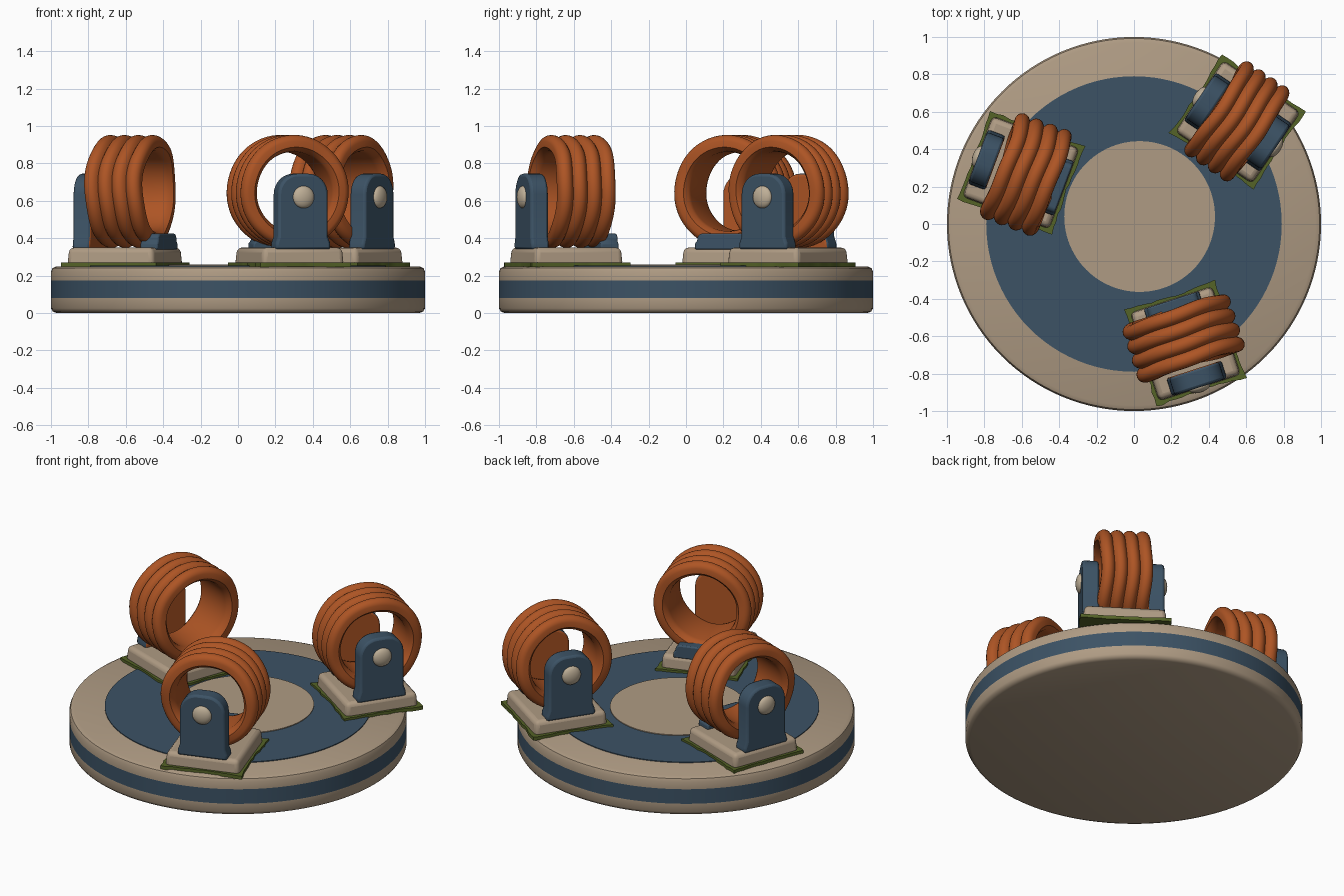
import bpy, bmesh, math, random
from mathutils import Matrix, Vector

if "Cube" in bpy.data.objects:
    bpy.data.objects.remove(bpy.data.objects["Cube"])

random.seed(4)
PI = math.pi


def material(name, rgb):
    m = bpy.data.materials.new(name)
    m.diffuse_color = (*rgb, 1)
    m.use_nodes = True
    m.node_tree.nodes["Principled BSDF"].inputs["Base Color"].default_value = m.diffuse_color
    return m


TAN = material("sand", (0.43, 0.33, 0.23))
PALE = material("pale stone", (0.52, 0.43, 0.31))
BLUE = material("slate blue", (0.045, 0.085, 0.13))
ORANGE = material("burnt orange", (0.42, 0.09, 0.018))
MOSS = material("moss green", (0.09, 0.125, 0.02))


def finish(bm, name, mats, matrix=Matrix(), bevel=0, segments=3, angle=40):
    bmesh.ops.recalc_face_normals(bm, faces=bm.faces)
    me = bpy.data.meshes.new(name)
    bm.to_mesh(me)
    bm.free()
    for m in mats:
        me.materials.append(m)
    ob = bpy.data.objects.new(name, me)
    bpy.context.collection.objects.link(ob)
    ob.matrix_world = matrix
    if bevel:
        mod = ob.modifiers.new("bevel", 'BEVEL')
        mod.width, mod.segments = bevel, segments
        mod.limit_method = 'ANGLE'
        mod.angle_limit = math.radians(35)
    bpy.ops.object.select_all(action='DESELECT')
    ob.select_set(True)
    bpy.context.view_layer.objects.active = ob
    bpy.ops.object.shade_smooth_by_angle(angle=math.radians(angle))
    return ob


def lathe(profile, n, axis, closed=False):
    """Spin (radius, height) points round the z or x axis."""
    bm = bmesh.new()
    rings = []
    for i in range(n):
        a = 2 * PI * i / n
        c, s = math.cos(a), math.sin(a)
        rings.append([bm.verts.new((r * c, r * s, h) if axis == 'z' else (h, r * c, r * s))
                      for r, h in profile])
    m = len(profile)
    for i in range(n):
        p, q = rings[i], rings[(i + 1) % n]
        for j in range(m if closed else m - 1):
            k = (j + 1) % m
            bm.faces.new((p[j], q[j], q[k], p[k]))
    if not closed:
        bm.faces.new([r[0] for r in rings])
        bm.faces.new([r[-1] for r in rings])
    return bm


def prism(points, offset):
    """Close a flat outline and extrude it."""
    bm = bmesh.new()
    face = bm.faces.new([bm.verts.new(p) for p in points])
    ext = bmesh.ops.extrude_face_region(bm, geom=[face])
    verts = [g for g in ext["geom"] if isinstance(g, bmesh.types.BMVert)]
    bmesh.ops.translate(bm, verts=verts, vec=offset)
    return bm


# round platform with a blue band on its side
rim = [(0.97, 0), (0.99, 0.008), (1, 0.025), (1, 0.08), (1, 0.175), (1, 0.22),
       (0.992, 0.24), (0.97, 0.25)]
bm = lathe(rim, 128, 'z')
for f in bm.faces:
    z = f.calc_center_median().z
    if len(f.verts) == 4 and 0.09 < z < 0.17:
        f.material_index = 1
finish(bm, "platform", [TAN, BLUE])

# thin painted discs on top; the centre one is slightly off centre
finish(lathe([(0.79, 0.247), (0.79, 0.255)], 96, 'z'), "blue_track", [BLUE])
finish(lathe([(0.403, 0.25), (0.403, 0.26)], 96, 'z'), "centre_disc", [TAN],
       Matrix.Translation((0.03, 0.04, 0)))


def coil_profile(half, outer, inner, count):
    """Scalloped outside with rounded wraps, plain inside."""
    pts = []
    pitch = 2 * half / count
    for i in range(count):
        mid = -half + pitch * (i + 0.5)
        for k in range(9):
            t = k / 8
            if k == 0 and i:
                continue
            a = PI * (1 - (0.06 + 0.88 * t))
            if k == 8 and i < count - 1:
                pts.append((outer - 0.028, mid + pitch / 2))
            else:
                pts.append((outer - 0.04 + 0.04 * math.sin(a), mid + pitch / 2 * math.cos(a)))
    e = half
    pts += [(outer - 0.065, e), (inner + 0.02, e - 0.008), (inner + 0.005, e - 0.025),
            (inner, e - 0.05), (inner, -e + 0.05), (inner + 0.005, -e + 0.025),
            (inner + 0.02, -e + 0.008), (outer - 0.065, -e)]
    return pts


def bracket(name, M, x, side, top):
    """Upright plate with an arched top, its inner face orange."""
    w, r = 0.14, min(0.11, (top - 0.34) * 0.35)
    pts = [(w + 0.015, 0.34), (w + 0.013, 0.375), (w, 0.41 if top > 0.5 else 0.385)]
    pts += [(w - r + r * math.cos(a), top - r + r * math.sin(a))
            for a in [PI / 2 * i / 8 for i in range(9)]]
    pts += [(-y, z) for y, z in reversed(pts)]
    bm = prism([Vector((x - 0.05, y, z)) for y, z in pts], (0.1, 0, 0))
    bm.normal_update()
    if top > 0.5:
        for f in bm.faces:
            if len(f.verts) > 6 and (f.calc_center_median().x - x) * side < 0:
                f.material_index = 1
    finish(bm, name, [BLUE, ORANGE], M, 0.014, 2)


def coil_unit(label, x, y, angle, shift, half, double):
    """Local x runs along the coil axis, outward."""
    M = Matrix.Translation((x, y, 0)) @ Matrix.Rotation(math.radians(angle), 4, 'Z')
    a, b = 0.25, 0.232

    # ragged moss skirt
    pts, n = [], 14
    corners = [(a, -b), (a, b), (-a, b), (-a, -b)]
    for i in range(4):
        p, q = Vector(corners[i]), Vector(corners[(i + 1) % 4])
        for k in range(n):
            v = p.lerp(q, k / n)
            near_corner = abs(k / n - 0.5) * 2
            grow = 1.0 + random.uniform(0.02, 0.06) + 0.05 * near_corner
            pts.append((v.x * grow, v.y * grow, 0.247))
    finish(prism(pts, (0, 0, 0.022)), label + "_moss", [MOSS], M, angle=60)

    # foot plate, slightly tapered
    bm = bmesh.new()
    bmesh.ops.create_cube(bm, size=1)
    for v in bm.verts:
        k = 1.0 if v.co.z < 0 else 0.965
        v.co = (v.co.x * 2 * a * k, v.co.y * 2 * b * k, 0.248 if v.co.z < 0 else 0.35)
    finish(bm, label + "_foot_plate", [TAN], M, 0.026)

    # wrapped coil
    C = M @ Matrix.Translation((shift, 0, 0.65))
    bm = lathe(coil_profile(half, 0.302, 0.212, 4), 72, 'x', True)
    for v in bm.verts:          # hand-wound wobble
        t = math.atan2(v.co.z, v.co.y)
        v.co.x += 0.007 * math.sin(2 * t + x * 9) + 0.003 * math.sin(5 * t)
    finish(bm, label + "_coil", [ORANGE], C, angle=50)

    # brackets and domed bolts
    for side, tall in ((1, True), (-1, double)):
        tag = "outer" if side > 0 else "inner"
        bracket(f"{label}_{tag}_bracket", M, 0.195 * side, side, 0.745 if tall else 0.425)
        if tall:
            bm = bmesh.new()
            bmesh.ops.create_uvsphere(bm, u_segments=24, v_segments=14, radius=0.06)
            bmesh.ops.scale(bm, vec=(0.5, 1, 1), verts=bm.verts)
            finish(bm, f"{label}_{tag}_bolt", [PALE],
                   M @ Matrix.Translation((0.243 * side, 0, 0.62)))


coil_unit("left", -0.605, 0.275, 159.5, -0.035, 0.16, False)
coil_unit("right", 0.555, 0.545, -34, 0.0, 0.153, True)
coil_unit("front", 0.275, -0.64, -72, -0.035, 0.16, False)
